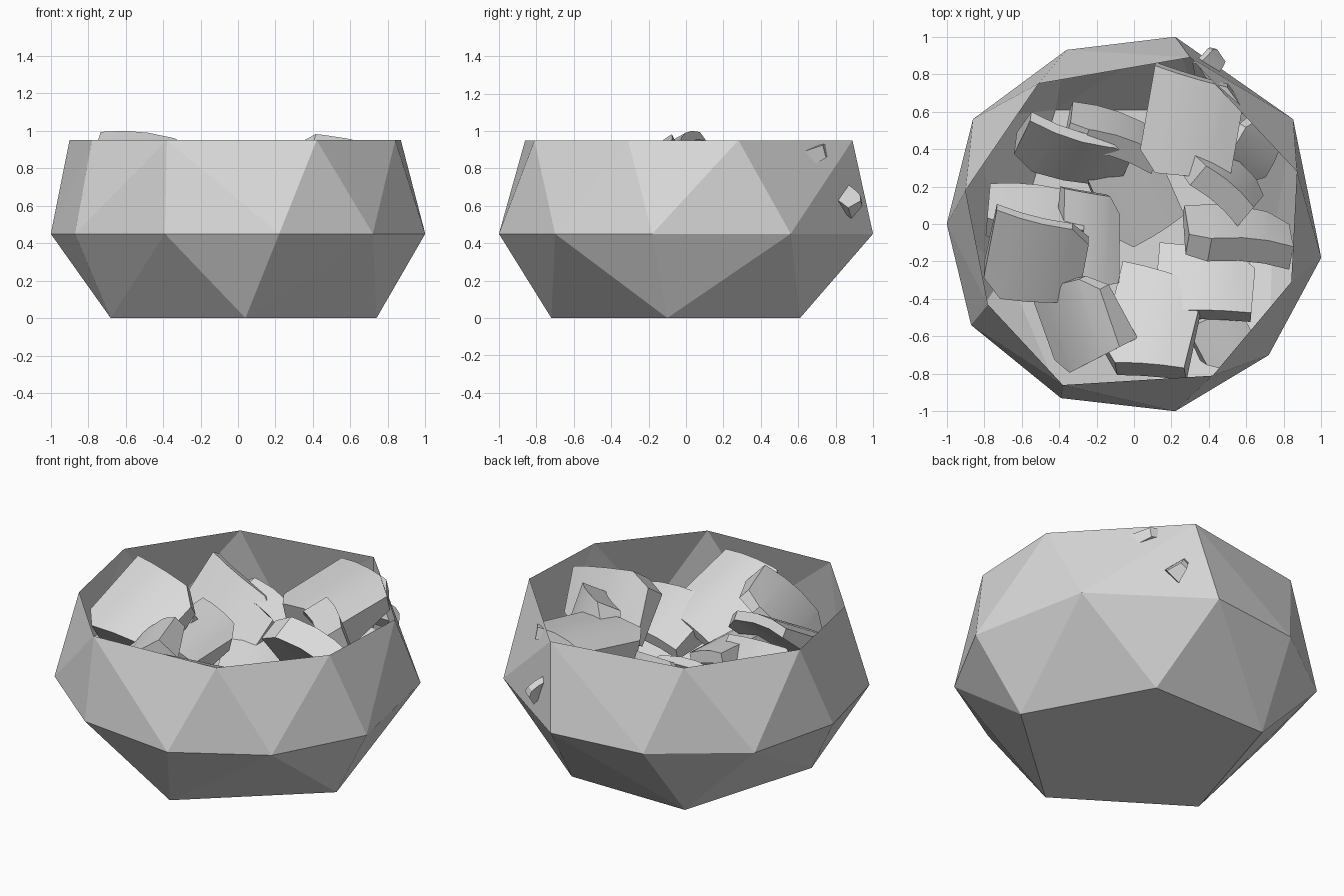
import bpy
import bmesh
from math import radians
from mathutils import Euler

cube = bpy.data.objects.get("Cube")
if cube:
    bpy.data.objects.remove(cube, do_unlink=True)


def make_material(name, value):
    mat = bpy.data.materials.new(name)
    mat.use_nodes = True
    colour = (value, value, value, 1.0)
    mat.diffuse_color = colour
    mat.node_tree.nodes["Principled BSDF"].inputs["Base Color"].default_value = colour
    return mat


stone_grey = make_material("stone_grey", 0.7)


def add_object(name, bm):
    mesh = bpy.data.meshes.new(name)
    bm.to_mesh(mesh)
    bm.free()
    mesh.materials.append(stone_grey)
    obj = bpy.data.objects.new(name, mesh)
    bpy.context.collection.objects.link(obj)
    return obj


# Faceted bowl: three uneven rings joined by a hull, left open at the top
foot = [(.04, -.72), (.74, -.1), (.35, .61), (-.42, .61), (-.68, -.25)]
belly = [(.22, 1), (-.36, .93), (-.86, .56), (-1, 0), (-.87, -.54),
         (-.39, -.93), (.22, -1), (.72, -.7), (1, -.18), (.85, .56)]
rim = [(.3, .89), (-.51, .75), (-.9, .18), (-.78, -.43),
       (-.38, -.86), (.42, -.81), (.84, -.31), (.87, .28)]
rim_height = 0.95


def build_bowl():
    bm = bmesh.new()
    for ring, height in ((foot, 0), (belly, 0.45), (rim, rim_height)):
        for x, y in ring:
            bm.verts.new((x, y, height))
    bmesh.ops.convex_hull(bm, input=bm.verts[:])
    lid = [f for f in bm.faces
           if all(v.co.z > rim_height - 0.01 for v in f.verts)]
    bmesh.ops.delete(bm, geom=lid, context='FACES')
    return add_object("bowl", bm)


build_bowl()


# Wedge-shaped chunk with clipped corners and a gently curved upper face
def chunk(name, place, turn, size):
    length, width, thick = size
    bm = bmesh.new()
    bmesh.ops.create_cube(bm, size=1)
    corners = [e for e in bm.edges
               if abs(e.verts[0].co.z - e.verts[1].co.z) > 0.5
               and e.verts[0].co.x * e.verts[0].co.y > 0]
    bmesh.ops.bevel(bm, geom=corners, offset=0.2, segments=1, affect='EDGES')
    for cut in (-0.25, 0, 0.25):
        bmesh.ops.bisect_plane(bm, geom=bm.verts[:] + bm.edges[:] + bm.faces[:],
                               plane_co=(cut, 0, 0), plane_no=(1, 0, 0))
    for v in bm.verts:
        x, y, z = v.co
        slope = 0.65 - 0.6 * y
        v.co = (x * length, y * width * (1 - 0.2 * x),
                z * thick * slope - 0.3 * length * x * x)
    rot = Euler([radians(a) for a in turn]).to_matrix()
    bmesh.ops.rotate(bm, verts=bm.verts, cent=(0, 0, 0), matrix=rot)
    bmesh.ops.translate(bm, verts=bm.verts, vec=place)
    bmesh.ops.recalc_face_normals(bm, faces=bm.faces)
    obj = add_object(name, bm)
    bpy.ops.object.select_all(action='DESELECT')
    obj.select_set(True)
    bpy.context.view_layer.objects.active = obj
    bpy.ops.object.shade_smooth_by_angle(angle=radians(30))


# Chunks heaped inside the bowl: place, turn in degrees, size
chunk("back_chunk", (.31, .53, .84), (15, 0, -10), (.5, .52, .2))
chunk("back_left_wedge", (-.32, .38, .67), (60, 10, -13), (.6, .36, .16))
chunk("back_inner_wedge", (-.1, .5, .64), (-60, 5, -18), (.5, .32, .14))
chunk("right_dark_wedge", (.5, .25, .76), (-62, 0, -40), (.42, .34, .16))
chunk("right_upright_wedge", (.56, -.03, .77), (-55, 8, -5), (.56, .36, .16))
chunk("right_low_chunk", (.38, -.31, .62), (-15, 0, -5), (.52, .36, .2))
chunk("front_chunk", (.1, -.52, .72), (-20, -8, -10), (.46, .56, .2))
chunk("side_chunk", (-.52, -.18, .83), (35, 5, -8), (.52, .48, .16))
chunk("side_rear_chunk", (-.52, .07, .66), (-45, 0, -5), (.52, .34, .16))
chunk("middle_chunk", (-.24, -.08, .68), (10, 20, 0), (.32, .5, .2))
chunk("front_side_chunk", (-.3, -.52, .74), (5, -45, 20), (.5, .45, .16))
chunk("centre_low_chunk", (0, .16, .45), (25, 5, 25), (.4, .46, .2))
chunk("wall_chunk", (.62, .4, .56), (50, 0, 60), (.3, .3, .14))
chunk("front_wall_chunk", (.47, -.6, .5), (20, 10, 30), (.3, .26, .14))

# Small corner poking out through the back wall
chunk("poking_corner", (.4, .86, .64), (45, 30, 50), (.16, .12, .1))
